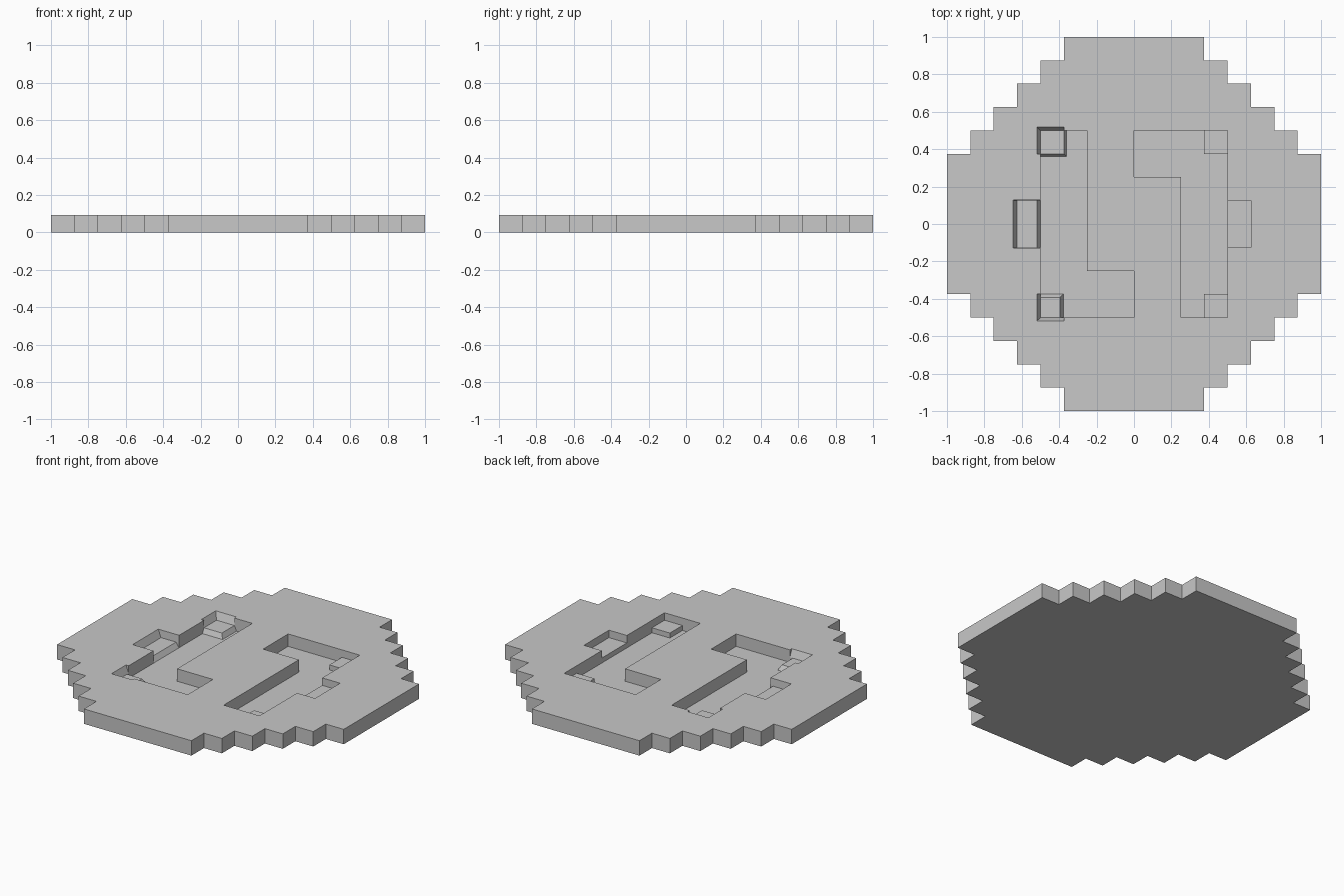
import bpy
import bmesh

PX = 0.125           # one step of the stepped outline
TOP = 0.094          # upper face of the disc
MID = 0.047          # ledges and side notches
FLOOR = 0.0156       # bottom of the sunken shapes
ABOVE = TOP + 0.01   # cutters reach past the upper face

cube = bpy.data.objects.get("Cube")
if cube:
    bpy.data.objects.remove(cube, do_unlink=True)

grey = bpy.data.materials.new("plain_grey")
grey.use_nodes = True
grey.diffuse_color = (0.58, 0.58, 0.58, 1)
grey.node_tree.nodes["Principled BSDF"].inputs["Base Color"].default_value = (0.58, 0.58, 0.58, 1)


def loft(name, z0, lower, z1, upper=None):
    """Solid between two matching counter-clockwise outlines."""
    upper = upper or lower
    bm = bmesh.new()
    a = [bm.verts.new((x, y, z0)) for x, y in lower]
    b = [bm.verts.new((x, y, z1)) for x, y in upper]
    bm.faces.new(a[::-1])
    bm.faces.new(b)
    for i in range(len(a)):
        j = (i + 1) % len(a)
        bm.faces.new((a[i], a[j], b[j], b[i]))
    mesh = bpy.data.meshes.new(name)
    bm.to_mesh(mesh)
    bm.free()
    mesh.materials.append(grey)
    obj = bpy.data.objects.new(name, mesh)
    bpy.context.scene.collection.objects.link(obj)
    return obj


def rect(x0, x1, y0, y1):
    return [(x0, y0), (x1, y0), (x1, y1), (x0, y1)]


def combine(target, tool, operation):
    """Apply one boolean and remove the tool."""
    tool.hide_render = True
    mod = target.modifiers.new(tool.name, "BOOLEAN")
    mod.operation = operation
    mod.solver = "EXACT"
    mod.object = tool
    bpy.context.view_layer.objects.active = target
    bpy.ops.object.modifier_apply(modifier=mod.name)
    bpy.data.objects.remove(tool, do_unlink=True)


# Stepped disc: one quarter staircase, turned four times
quarter = [(8, 3)]
for k in range(5):
    quarter += [(7 - k, 3 + k), (7 - k, 4 + k)]
quarter.append((3, 8))
outline = []
for turn in range(4):
    for x, y in dict.fromkeys(quarter):
        for _ in range(turn):
            x, y = -y, x
        outline.append((x * PX, y * PX))
disc = loft("stepped_disc", 0, outline, TOP)

# Two sunken hooked bars, each a half turn of the other
hook = [(-.5, -.5), (0, -.5), (0, -.25), (-.25, -.25), (-.25, .5), (-.5, .5)]
for side, s in (("left", -1), ("right", 1)):
    path = [(s * x, s * y) for x, y in hook]
    combine(disc, loft(side + "_hook_cutter", FLOOR, path, ABOVE), "DIFFERENCE")

# Side notches; those at -x have leaning walls and a leaning step
combine(disc, loft("straight_notch", MID, rect(.45, .625, -PX, PX), ABOVE), "DIFFERENCE")
combine(disc, loft("leaning_notch", MID, rect(-.625, -.45, -PX, PX),
                   ABOVE, rect(-.65, -.45, -.128, .128)), "DIFFERENCE")
combine(disc, loft("leaning_step", FLOOR, rect(-.5, -.45, -PX, PX),
                   MID + .01, rect(-.526, -.45, -PX, PX)), "DIFFERENCE")

# Flared rims around the two corners at -x
combine(disc, loft("back_rim", MID, rect(-.5, -.375, .375, .5),
                   ABOVE, rect(-.523, -.375, .375, .523)), "DIFFERENCE")
combine(disc, loft("front_rim", MID, rect(-.5, -.375, -.5, -.375),
                   ABOVE, rect(-.523, -.375, -.523, -.375)), "DIFFERENCE")

# Corner ledges, straight at +x and sloped at -x
low, e = FLOOR - .005, .505
ledges = [
    ("back_left_ledge", rect(.375, e, .375, e), None),
    ("front_left_ledge", rect(.375, e, -e, -.375), None),
    ("back_right_ledge", rect(-e, -.358, .358, e), rect(-e, -.375, .375, e)),
    ("front_right_ledge", rect(-e, -.375, -e, -.37), rect(-e, -.395, -e, -.392)),
]
for name, lower, upper in ledges:
    combine(disc, loft(name, low, lower, MID, upper), "UNION")
